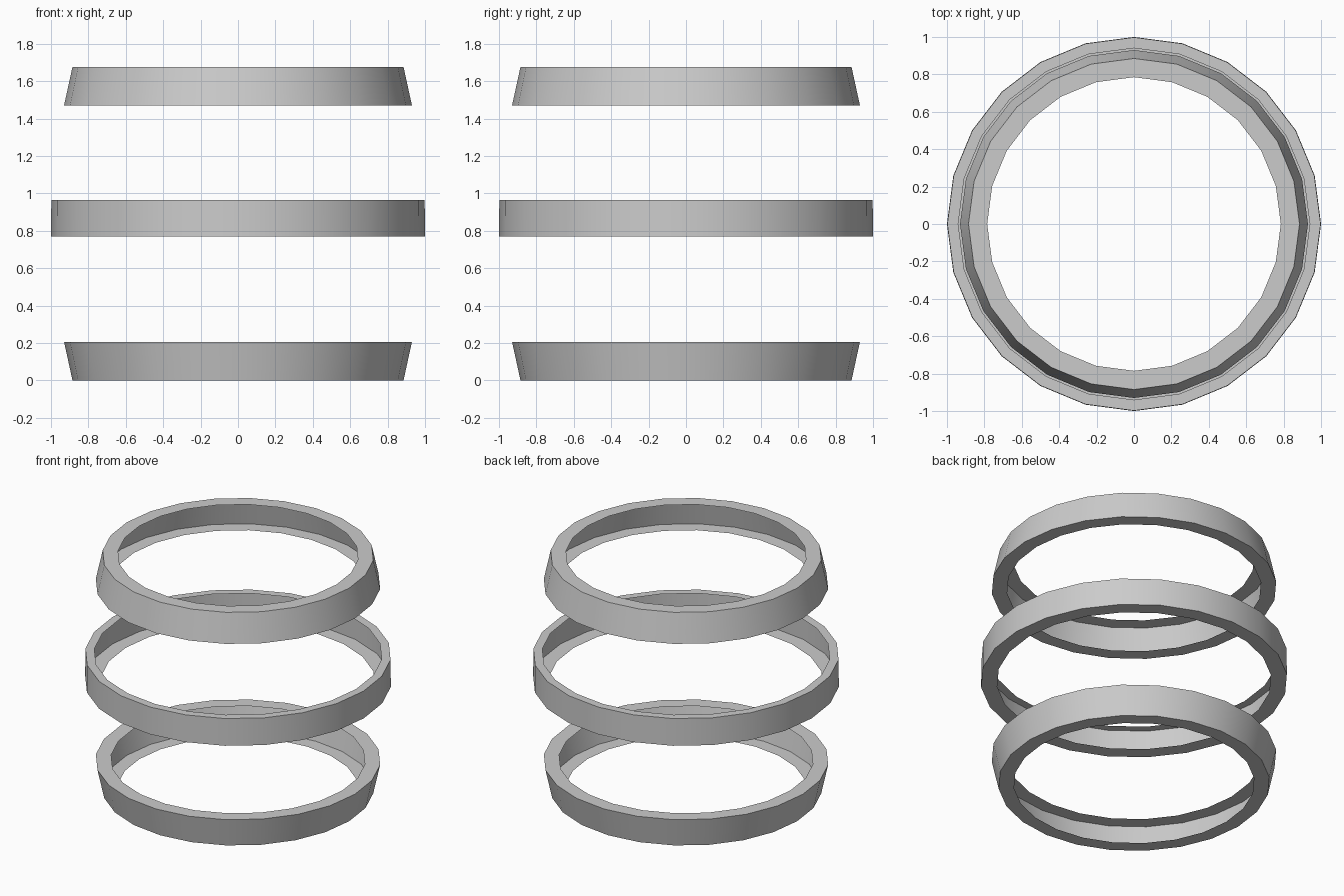
import bpy, bmesh, math

if "Cube" in bpy.data.objects:
    bpy.data.objects.remove(bpy.data.objects["Cube"])

SIDES = 24


def hoop(name, profile):
    """Revolve an open (radius, z) channel section around z: bottom lip, outer wall, top lip."""
    bm = bmesh.new()
    rings = []
    for i in range(SIDES):
        a = 2 * math.pi * i / SIDES
        rings.append([bm.verts.new((r * math.cos(a), r * math.sin(a), z)) for r, z in profile])
    for i in range(SIDES):
        a, b = rings[i], rings[(i + 1) % SIDES]
        for j in range(len(profile) - 1):
            bm.faces.new((a[j], b[j], b[j + 1], a[j + 1]))
    mesh = bpy.data.meshes.new(name)
    bm.to_mesh(mesh)
    bm.free()
    ob = bpy.data.objects.new(name, mesh)
    bpy.context.collection.objects.link(ob)
    bpy.ops.object.select_all(action='DESELECT')
    ob.select_set(True)
    bpy.context.view_layer.objects.active = ob
    bpy.ops.object.shade_smooth_by_angle(angle=math.radians(30))
    return ob


# Lower hoop flares upward; its inside is open
hoop("lower_hoop", [(0.785, 0.0), (0.885, 0.0), (0.93, 0.206), (0.83, 0.206)])
# Middle hoop is almost straight, with a narrower top lip
hoop("middle_hoop", [(0.895, 0.77), (1.0, 0.77), (0.998, 0.965), (0.94, 0.965)])
# Upper hoop narrows upward
hoop("upper_hoop", [(0.83, 1.47), (0.93, 1.47), (0.885, 1.676), (0.785, 1.676)])
